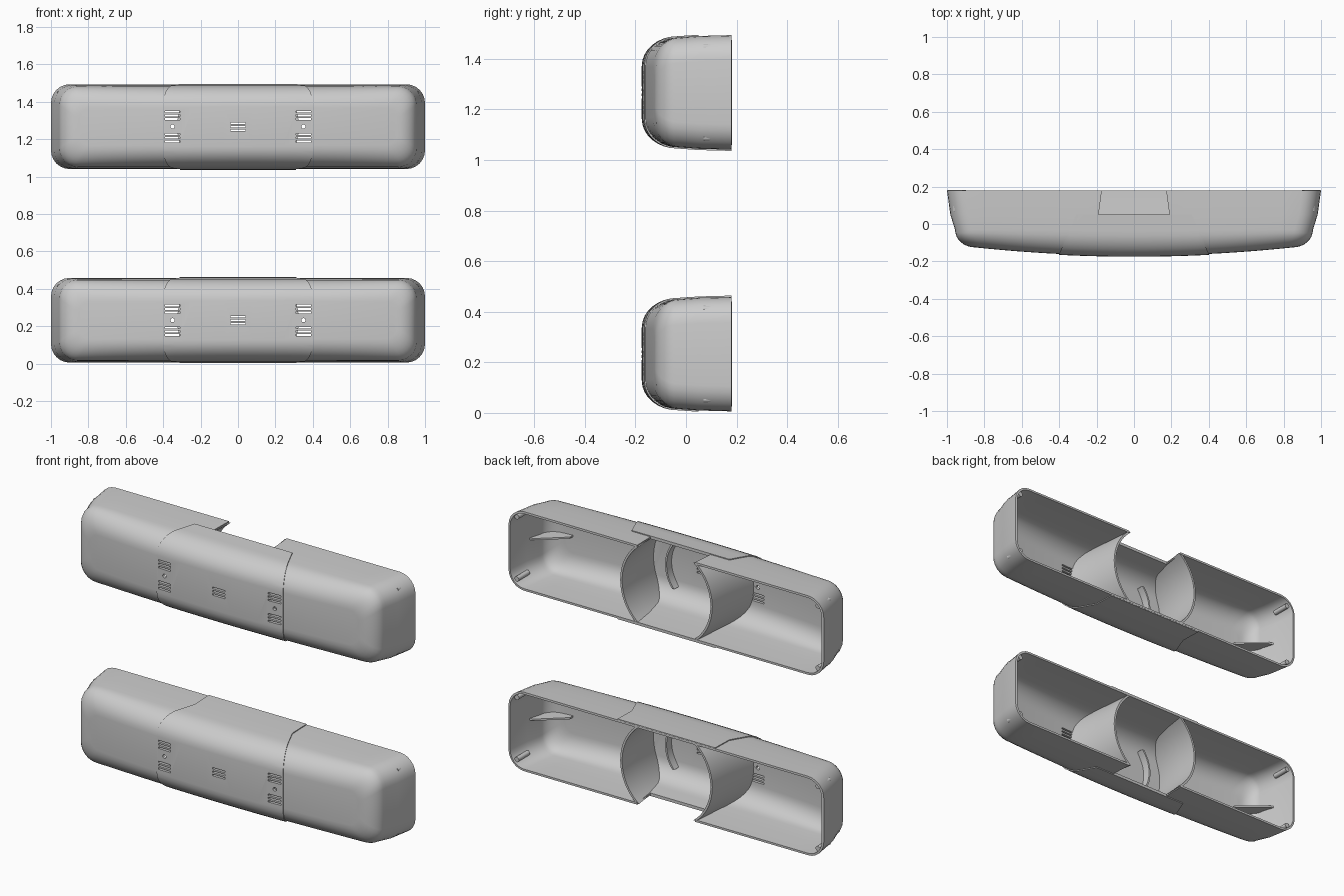
import bpy, bmesh, math
from mathutils import Matrix

if "Cube" in bpy.data.objects:
    bpy.data.objects.remove(bpy.data.objects["Cube"])

GREY = bpy.data.materials.new("light_grey_plastic")
GREY.diffuse_color = (0.6, 0.6, 0.6, 1)
GREY.use_nodes = True
GREY.node_tree.nodes["Principled BSDF"].inputs["Base Color"].default_value = GREY.diffuse_color


def make(name, bm):
    bmesh.ops.recalc_face_normals(bm, faces=bm.faces)
    me = bpy.data.meshes.new(name)
    bm.to_mesh(me)
    bm.free()
    ob = bpy.data.objects.new(name, me)
    bpy.context.collection.objects.link(ob)
    me.materials.append(GREY)
    return ob


def bake(ob):
    dg = bpy.context.evaluated_depsgraph_get()
    me = bpy.data.meshes.new_from_object(ob.evaluated_get(dg))
    ob.modifiers.clear()
    ob.data = me


def cut(ob, cutter, op='DIFFERENCE'):
    m = ob.modifiers.new("cut", 'BOOLEAN')
    m.operation, m.object, m.solver = op, cutter, 'EXACT'
    bake(ob)


def add_box(bm, c, s):
    bmesh.ops.create_cube(bm, size=1, matrix=Matrix.Translation(c) @ Matrix.Diagonal((*s, 1)))


def add_rod(bm, c, r, depth):
    bmesh.ops.create_cone(bm, cap_ends=True, segments=16, radius1=r, radius2=r, depth=depth,
                          matrix=Matrix.Translation(c) @ Matrix.Rotation(math.pi / 2, 4, 'X'))


def prism(name, pts, z0, z1):
    bm = bmesh.new()
    f = bm.faces.new([bm.verts.new((x, y, z0)) for x, y in pts])
    r = bmesh.ops.extrude_face_region(bm, geom=[f])
    bmesh.ops.translate(bm, vec=(0, 0, z1 - z0),
                        verts=[v for v in r['geom'] if isinstance(v, bmesh.types.BMVert)])
    return make(name, bm)


# stations from the open back to the bowed front: y, half width, half height, corner radius, bow
STATIONS = [(.18, 1.0, .2265, .10, 0), (.05, .982, .223, .10, 0), (-.03, .957, .217, .10, .1)]
for k in range(1, 9):
    a = math.pi / 2 * k / 8
    STATIONS.append((-.03 - .095 * math.sin(a), .85 + .107 * math.cos(a),
                     .10 + .117 * math.cos(a), .06 + .04 * math.cos(a), .1 + .9 * math.sin(a)))


def loft(name, cz, off=0, open_back=0):
    bm = bmesh.new()
    rings = []
    for y, hx, hz, r, w in STATIONS:
        hx, hz = hx + off, hz + off
        q = [(hx - r + r * math.cos(t * math.pi / 12), hz - r + r * math.sin(t * math.pi / 12))
             for t in range(7)]
        top = [((hx - r) * (1 - i / 10), hz) for i in range(1, 20)]
        half = q + top + [(-x, z) for x, z in reversed(q)]
        pts = half + [(x, -z) for x, z in reversed(half)]
        rings.append([bm.verts.new((x, y - w * (off + .045 * (1 - min(1, (x / .85) ** 2))), cz + z))
                      for x, z in pts])
    n = len(rings[0])
    for a, b in zip(rings, rings[1:]):
        for i in range(n):
            j = (i + 1) % n
            bm.faces.new((a[i], a[j], b[j], b[i]))
    f = rings[-1]
    for i in range(n // 2 - 1):
        bm.faces.new((f[i], f[i + 1], f[n - 2 - i], f[n - 1 - i]))
    back = bm.faces.new(rings[0])
    bmesh.ops.recalc_face_normals(bm, faces=bm.faces)
    if not open_back:
        return make(name, bm)
    bmesh.ops.delete(bm, geom=[back], context='FACES_ONLY')
    ob = make(name, bm)
    m = ob.modifiers.new("wall", 'SOLIDIFY')
    m.thickness, m.offset, m.use_even_offset = open_back, -1, True
    bake(ob)
    return ob


def tube(name, cz, profile):
    # ring around the y axis, from a closed (y, radius) profile
    bm = bmesh.new()
    n = 96
    rings = [[bm.verts.new((r * math.cos(2 * math.pi * i / n), y, cz + r * math.sin(2 * math.pi * i / n)))
              for y, r in profile] for i in range(n)]
    for i in range(n):
        a, b = rings[i], rings[(i + 1) % n]
        for k in range(len(profile)):
            l = (k + 1) % len(profile)
            bm.faces.new((a[k], a[l], b[l], b[k]))
    return make(name, bm)


def housing(tag, cz, s):
    # s is the side (+1 top, -1 bottom) that carries the rear notch
    helpers = []
    shell = loft(tag + "_housing", cz, 0, .012)
    panel = loft(tag + "_centre_panel", cz, .005, .011)
    inside = loft(tag + "_inside_helper", cz, -.006)

    # tapered outline of the centre panel
    outline = prism("panel_outline", [(-.41, -.3), (.41, -.3), (.40, -.16), (.31, .05), (.31, .179),
                                      (-.31, .179), (-.31, .05), (-.40, -.16)], cz - .4, cz + .4)
    cut(panel, outline, 'INTERSECT')
    za, zb = sorted((cz + s * .12, cz + s * .4))
    trim = prism("panel_trim", [(-.6, .05), (.6, .05), (.6, .4), (-.6, .4)], za, zb)
    cut(panel, trim)
    notch = prism("rear_notch", [(-.19, .05), (.19, .05), (.172, .4), (-.172, .4)], za, zb)
    cut(shell, notch)

    # vent slots and sensor holes
    bm = bmesh.new()
    for x, dz in ((-.35, .06), (-.35, -.06), (0, 0), (.35, .06), (.35, -.06)):
        for k in (-1, 0, 1):
            add_box(bm, (x, -.17, cz + dz + k * .019), (.08, .14, .009))
    for x in (-.35, .35):
        add_rod(bm, (x, -.17, cz), .011, .14)
    vents = make("vent_cutter", bm)
    cut(shell, vents)
    cut(panel, vents)

    # curved partitions beside the middle bay
    walls = tube(tag + "_partitions", cz, [(.179, .28), (.05, .288), (-.08, .30), (-.2, .32),
                                           (-.2, .332), (-.08, .312), (.05, .30), (.179, .292)])
    cut(walls, inside, 'INTERSECT')
    # low curved ribs behind the front wall
    ribs = tube(tag + "_inner_ribs", cz, [(-.11, .20), (-.2, .20), (-.2, .21), (-.11, .21)])
    cut(ribs, inside, 'INTERSECT')
    bm = bmesh.new()
    for x in (-.25, .25):
        add_box(bm, (x, 0, cz), (.2, .6, .26))
    sides = make("rib_limits", bm)
    cut(ribs, sides, 'INTERSECT')
    parts = [shell, panel, walls, ribs]

    # shelves inside both ends
    for side, m in (("left", -1), ("right", 1)):
        shelf = prism(f"{tag}_{side}_end_shelf", [(m * 1.02, .06), (m * .94, .03), (m * .80, -.09),
                                                  (m * .80, -.2), (m * 1.02, -.2)], cz - .005, cz + .005)
        cut(shelf, inside, 'INTERSECT')
        parts.append(shelf)

    # small screw posts in the corners
    bm = bmesh.new()
    for x in (-.955, .955):
        for z in (-.178, .178):
            add_rod(bm, (x, .12, cz + z), .014, .1)
    parts.append(make(tag + "_corner_posts", bm))

    for h in (inside, outline, trim, notch, vents, sides):
        bpy.data.objects.remove(h)
    for ob in parts:
        bpy.ops.object.select_all(action='DESELECT')
        ob.select_set(True)
        bpy.context.view_layer.objects.active = ob
        bpy.ops.object.shade_smooth_by_angle(angle=math.radians(30))


housing("upper", 1.2675, 1)
housing("lower", .2325, -1)
